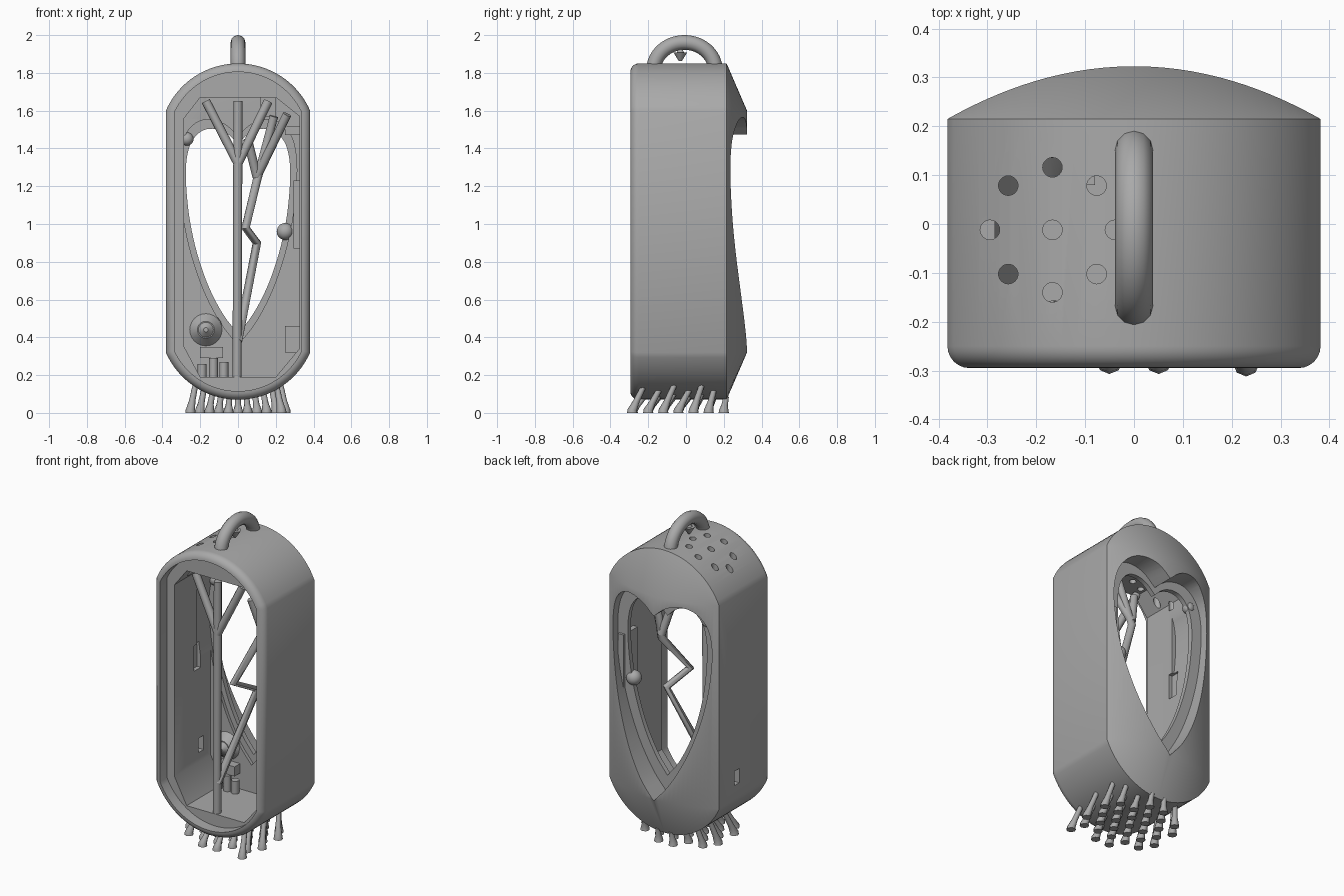
import bpy, bmesh, math
from mathutils import Vector, Matrix

if "Cube" in bpy.data.objects:
    bpy.data.objects.remove(bpy.data.objects["Cube"], do_unlink=True)

GREY = (0.4, 0.4, 0.4, 1)
mat = bpy.data.materials.new("plain grey")
mat.use_nodes = True
mat.diffuse_color = GREY
mat.node_tree.nodes["Principled BSDF"].inputs["Base Color"].default_value = GREY

HALF, LOW, HIGH, RISE = 0.382, 0.32, 1.6, 0.25
RAD = (HALF ** 2 + RISE ** 2) / (2 * RISE)
FRONT, BACK, BULGE = -0.295, 0.215, 0.108
COLS = 32


def finish(ob, angle=30):
    if not ob.data.materials:
        ob.data.materials.append(mat)
    bpy.ops.object.select_all(action='DESELECT')
    ob.select_set(True)
    bpy.context.view_layer.objects.active = ob
    if ob.type == 'CURVE':
        bpy.ops.object.convert(target='MESH')
        ob = bpy.context.view_layer.objects.active
    bpy.ops.object.shade_smooth_by_angle(angle=math.radians(angle))
    return ob


def from_bmesh(name, bm):
    bmesh.ops.recalc_face_normals(bm, faces=bm.faces)
    me = bpy.data.meshes.new(name)
    bm.to_mesh(me)
    bm.free()
    ob = bpy.data.objects.new(name, me)
    bpy.context.collection.objects.link(ob)
    me.materials.append(mat)
    return ob


def outline(inset=0.0):
    """Top arch left to right, then bottom arch right to left."""
    r, w = RAD - inset, HALF - inset
    a = math.asin(w / r)
    angs = [a * (2 * i / COLS - 1) for i in range(COLS + 1)]
    top = [(r * math.sin(t), HIGH + RISE - RAD + r * math.cos(t)) for t in angs]
    return top + [(x, HIGH + LOW - z) for x, z in top[::-1]]


def prism(name, pts, y0, y1):
    bm = bmesh.new()
    a = [bm.verts.new((x, y0, z)) for x, z in pts]
    b = [bm.verts.new((x, y1, z)) for x, z in pts]
    bm.faces.new(a)
    bm.faces.new(b)
    for i in range(len(pts)):
        j = (i + 1) % len(pts)
        bm.faces.new((a[i], a[j], b[j], b[i]))
    return from_bmesh(name, bm)


def cone(name, loc, r1, r2, depth, axis='Z', segs=24):
    bm = bmesh.new()
    rot = Matrix.Rotation(math.radians(90), 4, 'X') if axis == 'Y' else Matrix()
    bmesh.ops.create_cone(bm, cap_ends=True, segments=segs, radius1=r1, radius2=r2,
                          depth=depth, matrix=Matrix.Translation(loc) @ rot)
    return from_bmesh(name, bm)


def box(name, lo, hi):
    return prism(name, [(lo[0], lo[2]), (hi[0], lo[2]), (hi[0], hi[2]), (lo[0], hi[2])], lo[1], hi[1])


def ball(name, loc, r):
    bm = bmesh.new()
    bmesh.ops.create_uvsphere(bm, u_segments=20, v_segments=12, radius=r,
                              matrix=Matrix.Translation(loc))
    return finish(from_bmesh(name, bm), 60)


def rods(name, paths, radius, resolution=2, angle=50):
    """Tubes along point lists; an optional fourth value scales the tube."""
    cu = bpy.data.curves.new(name, 'CURVE')
    cu.dimensions = '3D'
    cu.bevel_depth, cu.bevel_resolution, cu.use_fill_caps = radius, resolution, True
    for path in paths:
        sp = cu.splines.new('POLY')
        sp.points.add(len(path) - 1)
        for p, co in zip(sp.points, path):
            p.co = (*co[:3], 1)
            p.radius = co[3] if len(co) > 3 else 1
    ob = bpy.data.objects.new(name, cu)
    bpy.context.collection.objects.link(ob)
    return finish(ob, angle)


# Casing: rounded front edge, straight sides, bulged back
bm = bmesh.new()
fillet = 0.045
rings = []
for k in range(7):
    t = math.pi / 2 * k / 6
    d, y = fillet * (1 - math.sin(t)), FRONT + fillet * (1 - math.cos(t))
    rings.append([bm.verts.new((x, y, z)) for x, z in outline(d)])
rings.append([bm.verts.new((x, BACK, z)) for x, z in outline()])
bm.faces.new(rings[0])
for a, b in zip(rings, rings[1:]):
    for i in range(len(a)):
        j = (i + 1) % len(a)
        bm.faces.new((a[i], a[j], b[j], b[i]))
top, bottom = rings[-1][:COLS + 1], rings[-1][COLS + 1:][::-1]
columns = []
for lo, hi in zip(bottom, top):
    x = lo.co.x
    y = BACK + BULGE * (1 - (x / HALF) ** 2)
    edge = abs(x) > HALF - 1e-4
    columns.append([lo, lo if edge else bm.verts.new((x, y, LOW)),
                    hi if edge else bm.verts.new((x, y, HIGH)), hi])
for a, b in zip(columns, columns[1:]):
    for k in range(3):
        bm.faces.new(list(dict.fromkeys((a[k], a[k + 1], b[k + 1], b[k]))))
casing = from_bmesh("casing", bm)

# Heart outline, right half from the tip to the cleft
half = [(0, 0.31), (0.10, 0.43), (0.195, 0.6), (0.27, 0.8), (0.318, 1.0), (0.342, 1.2),
        (0.343, 1.35), (0.315, 1.47), (0.25, 1.545), (0.17, 1.565), (0.08, 1.54), (0, 1.475)]


def smooth(pts, steps=4):
    v = [Vector(p) for p in pts]
    v = [2 * v[0] - v[1]] + v + [2 * v[-1] - v[-2]]
    out = []
    for p, q, r, s in zip(v, v[1:], v[2:], v[3:]):
        for i in range(steps):
            t = i / steps
            out.append(0.5 * (2 * q + (r - p) * t + (2 * p - 5 * q + 4 * r - s) * t ** 2
                              + (3 * q - p - 3 * r + s) * t ** 3))
    return out + [v[-2]]


right = [tuple(p) for p in smooth(half)]
heart = right + [(-x, z) for x, z in right[-2:0:-1]]


def shrunk_heart(width, tip, height):
    return [(x * width, tip + (z - 0.31) * height) for x, z in heart]


# Openings; the cavity reaches further on the right wall than on the left
cavity = [(0.2, 0.19), (0.325, 0.34), (0.325, 1.57), (0.2, 1.67),
          (-0.2, 1.67), (-0.285, 1.56), (-0.285, 0.35), (-0.2, 0.19)]
cutters = [prism("front_recess_cutter", outline(0.045), -0.5, -0.225),
           prism("cavity_cutter", cavity, -0.3, 0.135),
           prism("heart_cutter", heart, 0.185, 0.5),
           prism("heart_seat_cutter", shrunk_heart(0.9, 0.36, 0.95), 0.0, 0.155),
           prism("inner_heart_cutter", shrunk_heart(0.8, 0.42, 0.864), -0.02, 0.3),
           box("side_slot_cutter", (-0.5, 0.015, 0.41), (-0.2, 0.065, 0.5)),
           box("wall_pocket_cutter", (-0.31, -0.03, 0.94), (-0.2, 0.035, 1.1))]
spots = [(0, 0)] + [(0.128 * math.cos(k * math.pi / 4), 0.128 * math.sin(k * math.pi / 4))
                    for k in range(8)]
for dx, dy in spots:
    cutters.append(cone("vent_cutter", (dx - 0.167, dy - 0.012, 1.75), 0.02, 0.02, 0.46))
for c in cutters:
    mod = casing.modifiers.new("cut", 'BOOLEAN')
    mod.operation, mod.solver, mod.object = 'DIFFERENCE', 'EXACT', c
    bpy.context.view_layer.objects.active = casing
    bpy.ops.object.modifier_apply(modifier=mod.name)
for c in cutters:
    bpy.data.objects.remove(c, do_unlink=True)
finish(casing)

# Carrying handle and the small pendant under it
arc = [math.radians(-8 + 196 * i / 32) for i in range(33)]
rods("handle", [[(0, -0.008 + 0.163 * math.cos(t), 1.815 + 0.146 * math.sin(t)) for t in arc]],
     0.039, 4)
finish(cone("pendant", (0, -0.03, 1.885), 0.008, 0.036, 0.045))
finish(cone("pendant_tip", (0, -0.03, 1.92), 0.02, 0.008, 0.03))

# Branches inside
rods("front_trunk", [[(-0.005, -0.2, 0.19), (0, -0.2, 1.65)],
                     [(0, -0.2, 1.32), (-0.17, -0.18, 1.65)],
                     [(0, -0.2, 1.32), (0.16, -0.18, 1.65)]], 0.024)
rods("zigzag_branches", [[(0, -0.2, 0.38), (0.1, 0.05, 0.9), (0.04, -0.1, 0.98),
                          (0.1, 0.1, 1.23), (0.19, 0.06, 1.57)],
                         [(0.1, 0.1, 1.25), (0.26, 0.0, 1.58)],
                         [(0.1, 0.1, 1.25), (0.05, 0.06, 1.45)]], 0.024)

# Small fittings inside
ball("right_knob", (0.25, 0.16, 0.96), 0.045)
ball("left_knob", (-0.27, 0.16, 1.45), 0.035)
box("right_plate", (0.295, 0.06, 0.87), (0.335, 0.2, 1.23))
box("right_bracket", (0.25, 0.07, 0.32), (0.335, 0.14, 0.46))
box("upper_bracket", (0.25, 0.07, 1.47), (0.335, 0.14, 1.52))
box("ceiling_block", (0.12, 0.07, 1.57), (0.2, 0.14, 1.68))
finish(cone("button_cap", (-0.17, 0.115, 0.44), 0.09, 0.045, 0.05, 'Y'))
finish(cone("button_core", (-0.17, 0.08, 0.44), 0.045, 0.012, 0.03, 'Y'))
box("button_shelf", (-0.2, 0.08, 0.29), (-0.08, 0.14, 0.35))
rods("floor_pegs", [[(x, 0.08, 0.18), (x, 0.08, z)]
                    for x, z in ((-0.19, 0.26), (-0.13, 0.29), (-0.075, 0.27))], 0.024)

# Splayed feet under the casing, in staggered rows
places = [((i + (j % 2) / 2) * 0.09, j * 0.08 - 0.005) for i in range(-4, 5) for j in range(-3, 4)]
places = [p for p in places if math.hypot(*p) < 0.256] + [(0.205, -0.25)]
legs = []
for x, y in places:
    z = HIGH + LOW - (HIGH + RISE - RAD + math.sqrt(RAD ** 2 - x * x))
    lean = min(0.06, 0.06 - 0.2 * y)
    foot, head = Vector((x * 1.12, y - 0.035, 0)), Vector((x, y - 0.035 + lean, z + 0.015))
    ankle = foot + Vector((0, 0, 0.015))
    legs.append([(*foot, 1.6), (*ankle, 1.45), (*ankle.lerp(head, 0.35), 1), (*head, 0.85)])
rods("feet", legs, 0.017)
